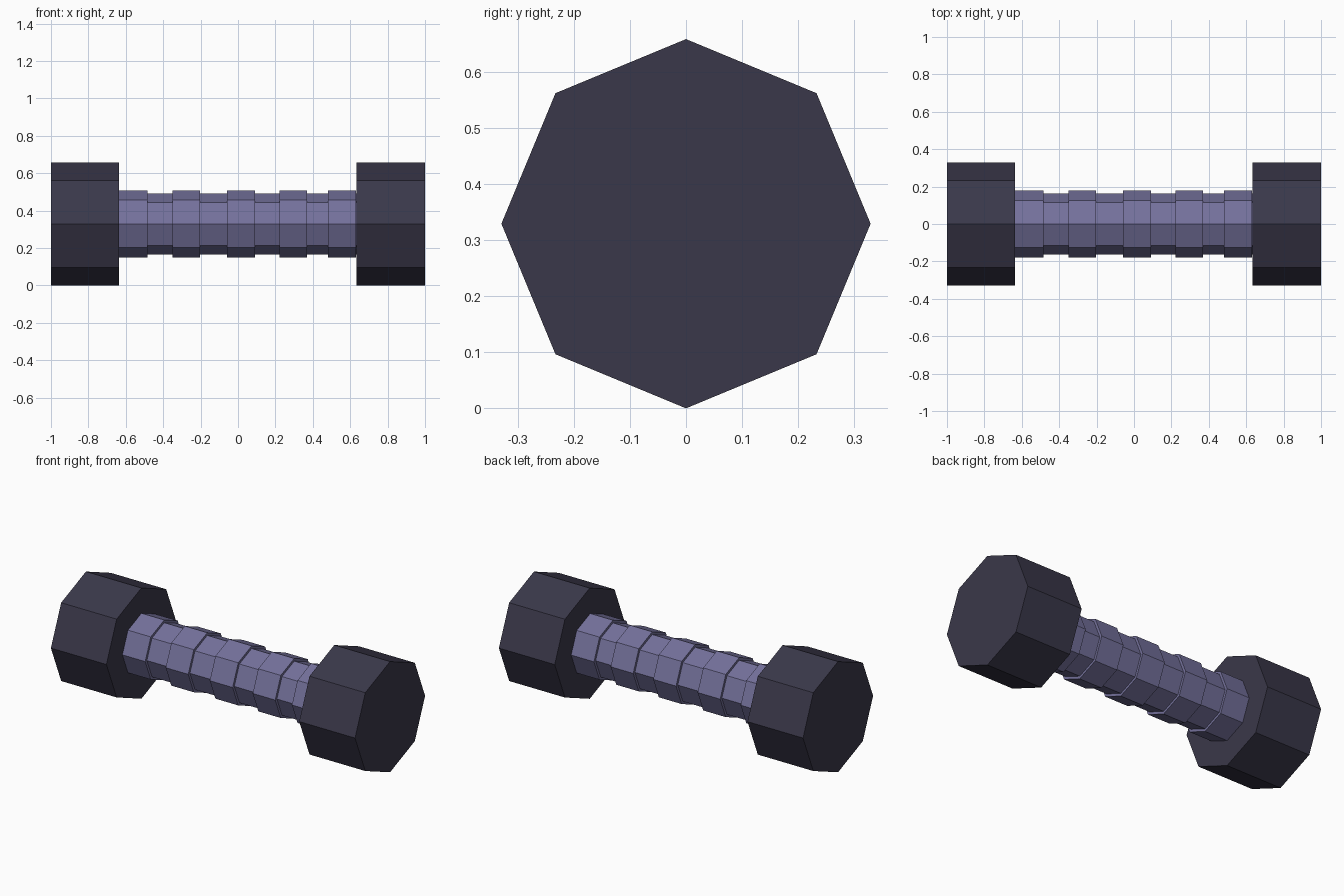
import bpy
from math import cos, sin, tau

if "Cube" in bpy.data.objects:
    bpy.data.objects.remove(bpy.data.objects["Cube"])

SIDES = 8
AXIS_Z = 0.329


def material(name, color):
    m = bpy.data.materials.new(name)
    m.diffuse_color = (*color, 1)
    m.use_nodes = True
    m.node_tree.nodes["Principled BSDF"].inputs["Base Color"].default_value = m.diffuse_color
    return m


def lathe_x(name, profile, mat):
    """Revolve (x, radius) points about the bar axis with capped ends."""
    verts = [(x, r * sin(tau * i / SIDES), r * cos(tau * i / SIDES))
             for x, r in profile for i in range(SIDES)]
    faces = []
    for k in range(len(profile) - 1):
        a, b = k * SIDES, (k + 1) * SIDES
        for i in range(SIDES):
            j = (i + 1) % SIDES
            faces.append((a + i, a + j, b + j, b + i))
    last = (len(profile) - 1) * SIDES
    faces.append(tuple(reversed(range(SIDES))))
    faces.append(tuple(range(last, last + SIDES)))
    mesh = bpy.data.meshes.new(name)
    mesh.from_pydata(verts, [], faces)
    mesh.materials.append(mat)
    obj = bpy.data.objects.new(name, mesh)
    obj.location.z = AXIS_Z
    bpy.context.collection.objects.link(obj)
    return obj


dark = material("dark_iron", (0.042, 0.039, 0.068))
grip = material("grip_metal", (0.175, 0.165, 0.33))

# Octagonal weights at both ends
for side, x0, x1 in (("left", -1, -0.635), ("right", 0.633, 1)):
    lathe_x(side + "_weight", [(x0, 0.329), (x1, 0.329)], dark)

# Handle with alternating raised ridges
THICK, THIN = 0.179, 0.163
ridges = [(-0.636, -0.485), (-0.35, -0.202), (-0.06, 0.09),
          (0.222, 0.37), (0.48, 0.63)]
profile = [(-0.64, THIN)]
for a, b in ridges:
    profile += [(a, THIN), (a, THICK), (b, THICK), (b, THIN)]
profile.append((0.64, THIN))
lathe_x("ridged_handle", profile, grip)
